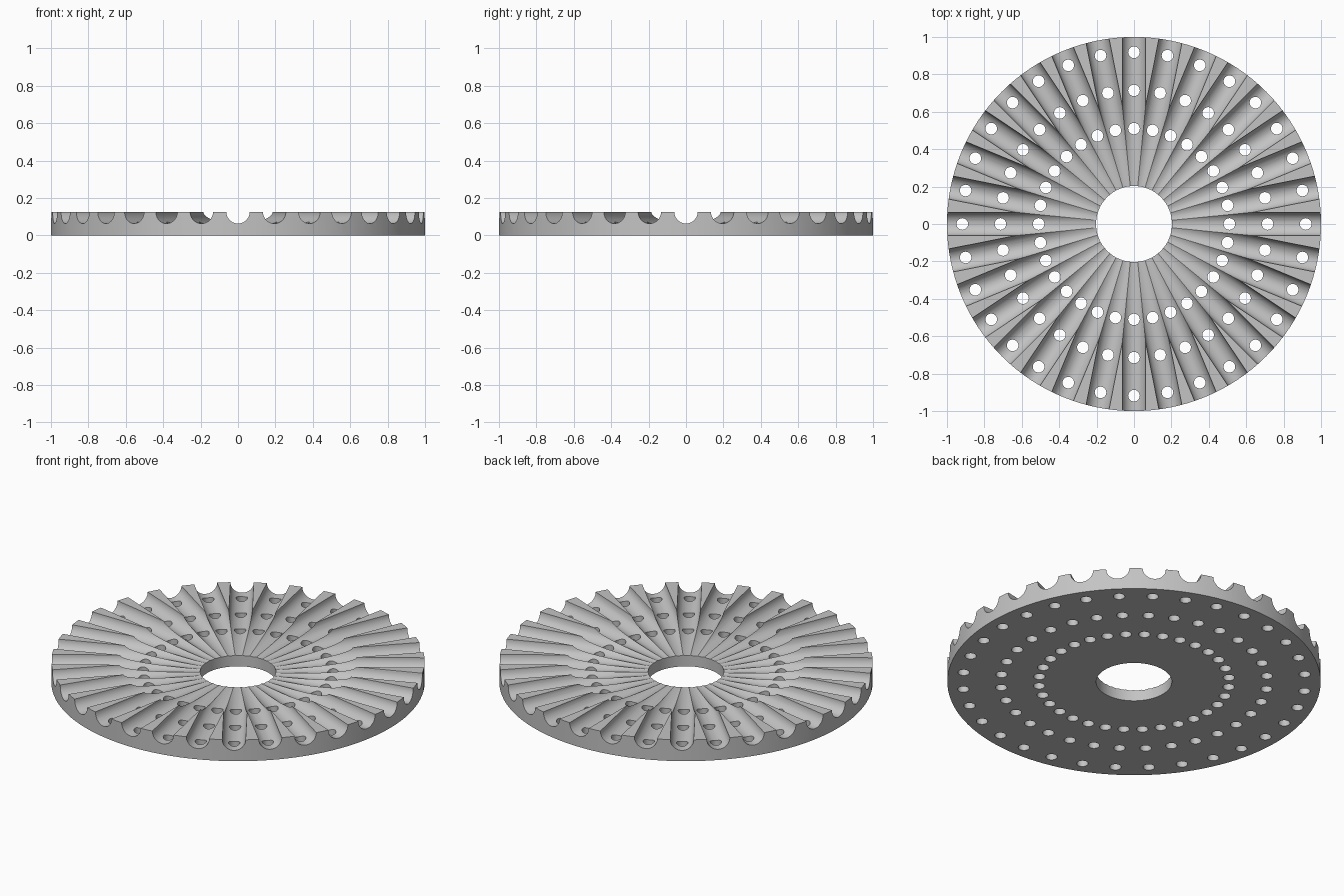
import bpy
import math
from mathutils import Matrix

if "Cube" in bpy.data.objects:
    bpy.data.objects.remove(bpy.data.objects["Cube"], do_unlink=True)

GROOVES = 32
HEIGHT = 0.126
GROOVE_RADIUS = 0.0625
STEP = 2 * math.pi / GROOVES


def cylinder(name, radius, depth, location, sides, rotation=(0, 0, 0)):
    bpy.ops.mesh.primitive_cylinder_add(vertices=sides, radius=radius, depth=depth,
                                        location=location, rotation=rotation)
    obj = bpy.context.object
    obj.name = name
    return obj


def cut(target, cutter):
    """Subtract the cutter from the target, then remove the cutter."""
    cutter.hide_render = True
    mod = target.modifiers.new("cut", "BOOLEAN")
    mod.operation = "DIFFERENCE"
    mod.solver = "MANIFOLD"
    mod.object = cutter
    bpy.context.view_layer.objects.active = target
    bpy.ops.object.modifier_apply(modifier=mod.name)
    bpy.data.objects.remove(cutter, do_unlink=True)


# Plain disc with the centre bore
disc = cylinder("grooved_disc", 1, HEIGHT, (0, 0, HEIGHT / 2), 128)
cut(disc, cylinder("bore_cutter", 0.203, 1, (0, 0, 0), 64))

# Half-round radial grooves; each cutter spans the full diameter
for i in range(GROOVES // 2):
    cut(disc, cylinder("groove_cutter", GROOVE_RADIUS, 3, (0, 0, HEIGHT), 48,
                       (math.pi / 2, 0, i * STEP)))

# Three rings of through holes, one hole per groove
for ring in (0.51, 0.714, 0.918):
    for i in range(GROOVES):
        spot = Matrix.Rotation(i * STEP, 3, "Z").col[0] * ring
        cut(disc, cylinder("hole_cutter", 0.031, 1, spot, 24))

# Grey finish
grey = bpy.data.materials.new("light_grey")
grey.use_nodes = True
colour = (0.55, 0.55, 0.55, 1)
grey.diffuse_color = colour
grey.node_tree.nodes["Principled BSDF"].inputs["Base Color"].default_value = colour
disc.data.materials.clear()
disc.data.materials.append(grey)

bpy.ops.object.select_all(action="DESELECT")
disc.select_set(True)
bpy.context.view_layer.objects.active = disc
bpy.ops.object.shade_smooth_by_angle(angle=math.radians(30))
